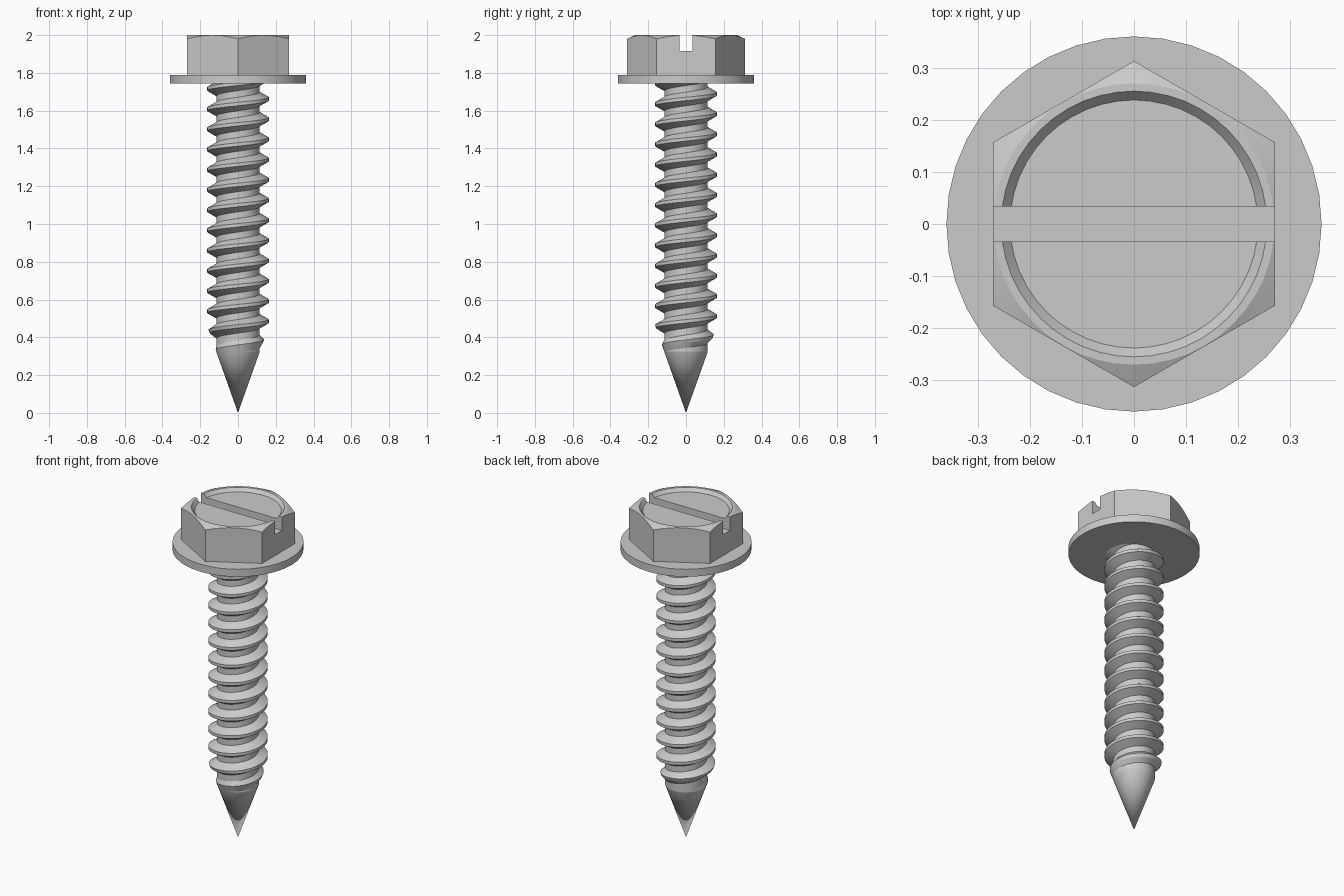
import bpy, bmesh, math

cube = bpy.data.objects.get("Cube")
if cube:
    bpy.data.objects.remove(cube, do_unlink=True)

steel = bpy.data.materials.new("steel_grey")
steel.use_nodes = True
steel.diffuse_color = (0.6, 0.6, 0.6, 1)
steel.node_tree.nodes["Principled BSDF"].inputs["Base Color"].default_value = (0.6, 0.6, 0.6, 1)


def finish(bm, name):
    bmesh.ops.remove_doubles(bm, verts=bm.verts[:], dist=1e-5)
    bmesh.ops.recalc_face_normals(bm, faces=bm.faces[:])
    mesh = bpy.data.meshes.new(name)
    bm.to_mesh(mesh)
    bm.free()
    mesh.materials.append(steel)
    obj = bpy.data.objects.new(name, mesh)
    bpy.context.collection.objects.link(obj)
    return obj


def skin(bm, rows):
    """Join successive rows of points with quads."""
    rows = [[bm.verts.new(p) for p in row] for row in rows]
    for a, b in zip(rows, rows[1:]):
        for i in range(len(a) - 1):
            bm.faces.new((a[i], b[i], b[i + 1], a[i + 1]))


def lathe(name, profile, steps, turn=0.0):
    bm = bmesh.new()
    rows = []
    for i in range(steps + 1):
        t = turn + math.tau * i / steps
        rows.append([(r * math.cos(t), r * math.sin(t), z) for r, z in profile])
    skin(bm, rows)
    return finish(bm, name)


def smooth(obj):
    bpy.ops.object.select_all(action="DESELECT")
    obj.select_set(True)
    bpy.context.view_layer.objects.active = obj
    bpy.ops.object.shade_smooth_by_angle(angle=math.radians(15))


def boolean(obj, cutter, operation):
    mod = obj.modifiers.new(operation.lower(), "BOOLEAN")
    mod.operation = operation
    mod.solver = "EXACT"
    mod.object = cutter
    cutter.hide_render = True
    bpy.context.view_layer.objects.active = obj
    bpy.ops.object.modifier_apply(modifier=mod.name)
    bpy.data.objects.remove(cutter, do_unlink=True)


# Hex head: chamfered corners, dished top and driver slot
FLAT, BASE, TOP = 0.271, 1.785, 2.0
corner = FLAT / math.cos(math.pi / 6)
head = lathe("hex_head", [(0, BASE), (corner, BASE), (corner, TOP + 0.05), (0, TOP + 0.05)],
             6, math.pi / 6)
dish = lathe("dish_cutter", [(0, BASE - 0.1), (0.36, BASE - 0.1), (0.36, TOP - 0.042),
                             (0.27, TOP), (0.255, TOP), (0.238, TOP - 0.02),
                             (0, TOP - 0.02)], 48)
boolean(head, dish, "INTERSECT")
bm = bmesh.new()
bmesh.ops.create_cube(bm, size=1)
for v in bm.verts:
    v.co = (v.co.x, v.co.y * 0.067, v.co.z * 0.2 + TOP + 0.017)
boolean(head, finish(bm, "slot_cutter"), "DIFFERENCE")
smooth(head)

# Washer flange
smooth(lathe("washer_flange", [(0, 1.745), (0.36, 1.745), (0.36, 1.79), (0, 1.79)], 40))

# Shank core with its conical point
CORE, CREST, SLOPE = 0.115, 0.163, 0.355
smooth(lathe("shank_and_point", [(0, 0), (CORE, CORE / SLOPE), (CORE, 1.76), (0, 1.76)], 48))

# Helical thread, trimmed to the point's cone at its lower end
PITCH, STEPS, START = 0.107, 40, 0.378
section = [(CORE - 0.003, -0.038), (CREST, -0.009), (CREST, 0.009), (CORE - 0.003, 0.038)]
rows = []
for i in range(int(-0.8 * STEPS), int(13.3 * STEPS)):
    u = i / STEPS
    t = u * math.tau
    row = []
    for r, dz in section:
        z = min(START + u * PITCH + dz, 1.76)
        r = min(r, SLOPE * z)
        row.append((r * math.cos(t), r * math.sin(t), z))
    rows.append(row)
bm = bmesh.new()
skin(bm, rows)
smooth(finish(bm, "thread"))
